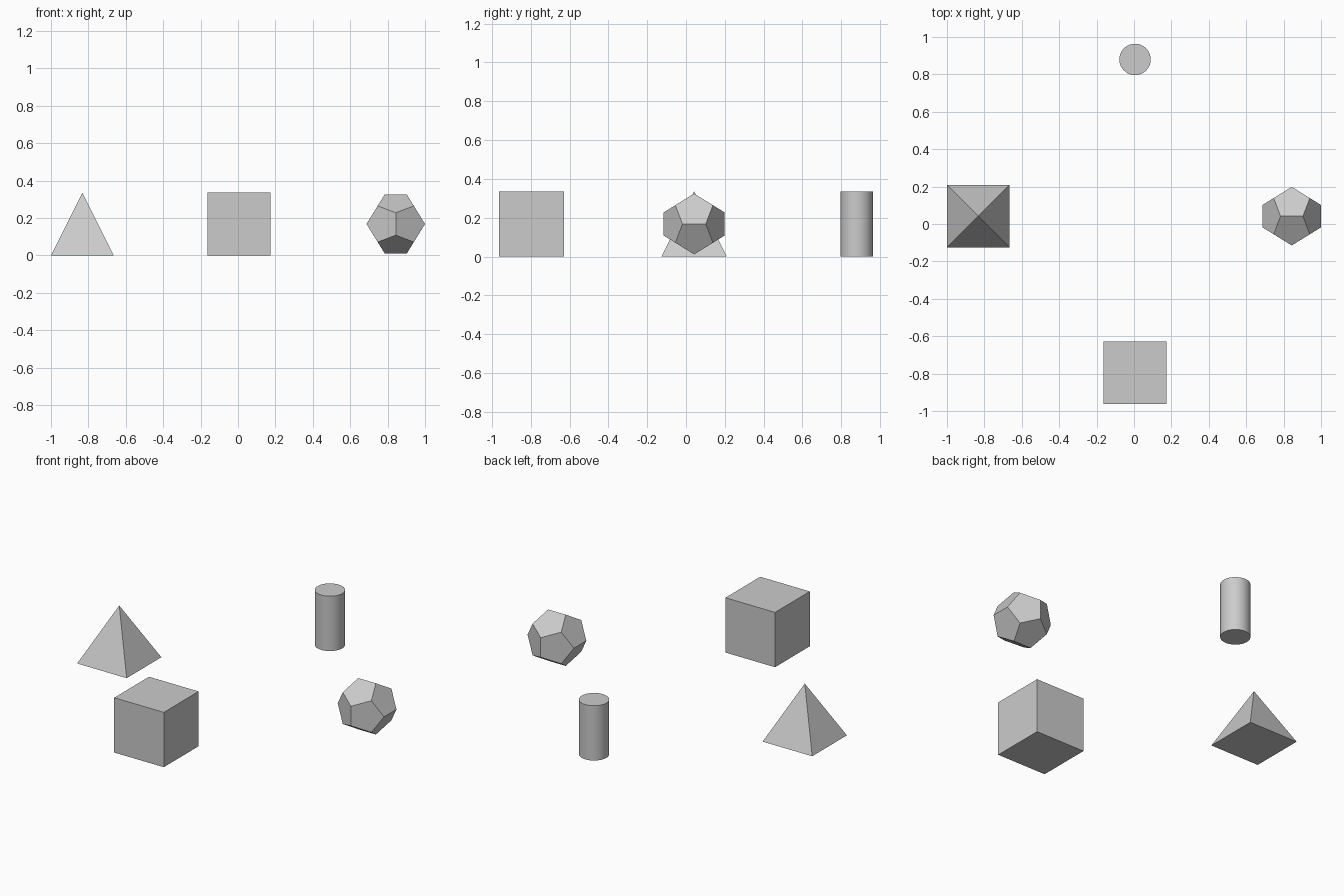
import bpy, bmesh, math
from mathutils import Vector

if "Cube" in bpy.data.objects:
    bpy.data.objects.remove(bpy.data.objects["Cube"])

U = 2 / (11 + math.sqrt(3) / 3 * (1 + math.sqrt(5)) / 2)   # half the cube width
CX, CY = 6 * U - 1, U / 4                                   # centre of the ring
R = 5 * U                                                   # ring radius

# Cube at the front
bpy.ops.mesh.primitive_cube_add(size=2 * U, location=(CX, CY - R, U))
bpy.context.object.name = "cube"

# Smooth cylinder at the back
bpy.ops.mesh.primitive_cylinder_add(vertices=64, radius=U / 2, depth=2 * U,
                                    location=(CX, CY + R, U))
bpy.context.object.name = "cylinder"
bpy.ops.object.shade_smooth_by_angle(angle=math.radians(30))


def hull_object(name, points, location):
    """Flat-faced solid from the convex hull of a few points."""
    bm = bmesh.new()
    for p in points:
        bm.verts.new(p)
    bmesh.ops.convex_hull(bm, input=bm.verts[:])
    bmesh.ops.dissolve_limit(bm, angle_limit=math.radians(1),
                             verts=bm.verts[:], edges=bm.edges[:])
    bmesh.ops.recalc_face_normals(bm, faces=bm.faces[:])
    mesh = bpy.data.meshes.new(name)
    bm.to_mesh(mesh)
    bm.free()
    obj = bpy.data.objects.new(name, mesh)
    obj.location = location
    bpy.context.collection.objects.link(obj)


# Square pyramid on the left
S = (-1, 1)
base = [Vector((x, y, -1)) * U for x in S for y in S]
hull_object("pyramid", base + [Vector((0, 0, U))], (CX - R, CY, U))

# Dodecahedron on the right: cube corners plus three golden rectangles
PHI = (1 + math.sqrt(5)) / 2
pts = [Vector((x, y, z)) for x in S for y in S for z in S]
for a in S:
    for b in S:
        p, q = a * PHI, b / PHI
        pts += [Vector((p, q, 0)), Vector((0, p, q)), Vector((q, 0, p))]
hull_object("dodecahedron", [p * U / math.sqrt(3) for p in pts], (CX + R, CY, U))
